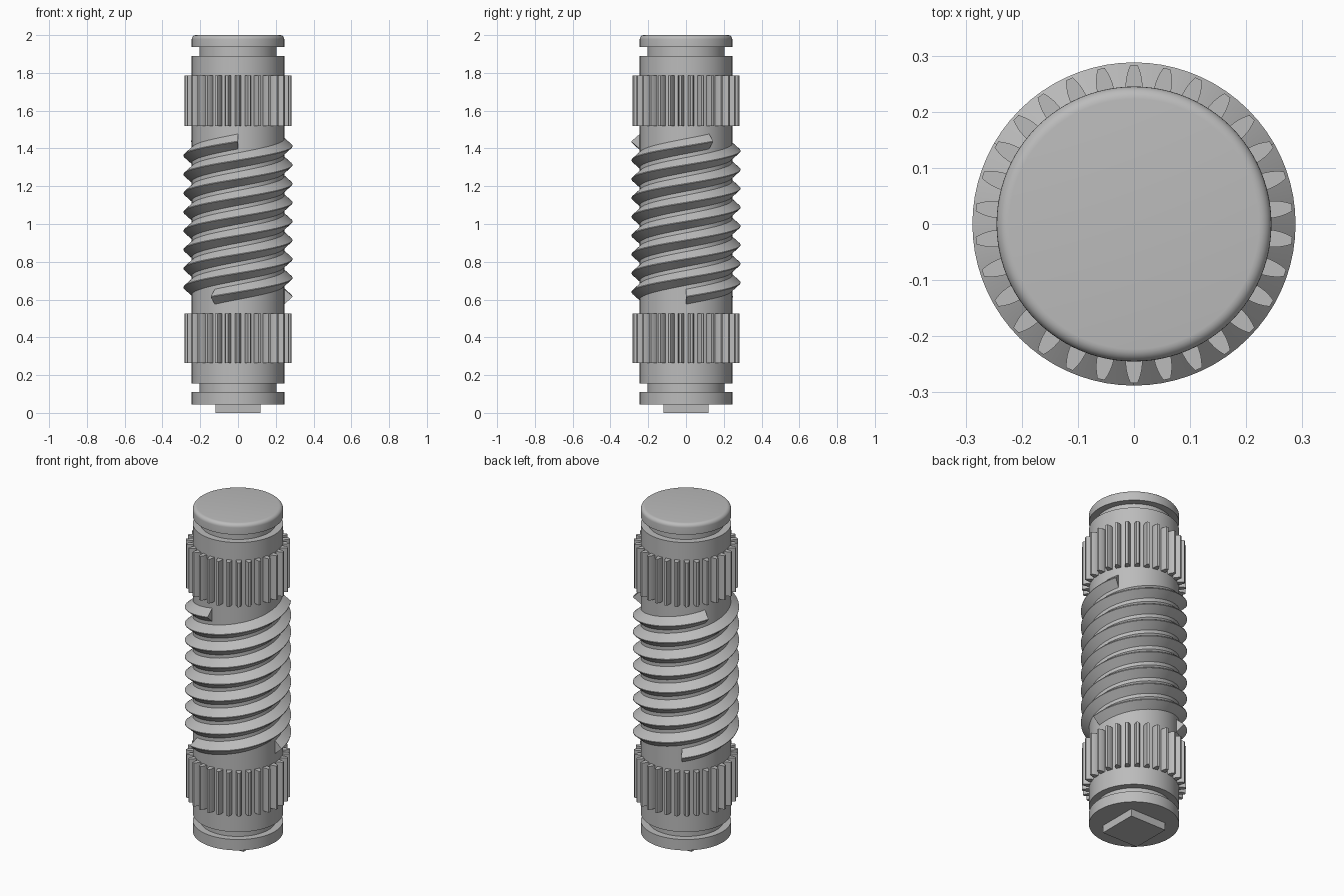
import bpy, bmesh, math

old = bpy.data.objects.get("Cube")
if old:
    bpy.data.objects.remove(old, do_unlink=True)

GRAY = (0.5, 0.5, 0.5, 1.0)
steel = bpy.data.materials.new("steel gray")
steel.use_nodes = True
steel.diffuse_color = GRAY
steel.node_tree.nodes["Principled BSDF"].inputs["Base Color"].default_value = GRAY

SHAFT_R = 0.245


def finish(name, bm, smooth=True):
    bmesh.ops.recalc_face_normals(bm, faces=bm.faces[:])
    mesh = bpy.data.meshes.new(name)
    bm.to_mesh(mesh)
    bm.free()
    mesh.materials.append(steel)
    obj = bpy.data.objects.new(name, mesh)
    bpy.context.collection.objects.link(obj)
    if smooth:
        bpy.ops.object.select_all(action="DESELECT")
        obj.select_set(True)
        bpy.context.view_layer.objects.active = obj
        bpy.ops.object.shade_smooth_by_angle(angle=math.radians(30))
    return obj


def polar(r, a, z):
    return (r * math.cos(a), r * math.sin(a), z)


def skin(bm, rings, closed=False):
    """Bridge successive vertex rings, capping both ends."""
    n = len(rings[0])
    for a, b in zip(rings, rings[1:]):
        for i in range(n):
            j = (i + 1) % n
            bm.faces.new((a[i], a[j], b[j], b[i]))
    bm.faces.new(rings[0][::-1])
    bm.faces.new(rings[-1])


# Shaft with a retaining-ring groove at each end and a rounded top rim
profile = [(SHAFT_R, 0.045), (SHAFT_R, 0.11), (0.205, 0.11), (0.205, 0.155),
           (SHAFT_R, 0.155), (SHAFT_R, 1.89), (0.205, 1.89), (0.205, 1.937),
           (SHAFT_R, 1.937)]
FILLET = 0.022
for k in range(7):
    t = math.pi / 2 * k / 6
    profile.append((SHAFT_R - FILLET + FILLET * math.cos(t),
                    2 - FILLET + FILLET * math.sin(t)))
bm = bmesh.new()
SIDES = 96
skin(bm, [[bm.verts.new(polar(r, math.tau * i / SIDES, z)) for i in range(SIDES)]
          for r, z in profile])
finish("shaft", bm)

# Square drive peg underneath
bm = bmesh.new()
bmesh.ops.create_cube(bm, size=1)
for v in bm.verts:
    v.co.x *= 0.24
    v.co.y *= 0.24
    v.co.z = 0.0 if v.co.z < 0 else 0.05
finish("drive_peg", bm, smooth=False)

# Two rings of tapered spline teeth: (radius, half width) from root to tip
TEETH = 30
half = [(0.235, 0.0155), (0.25, 0.015), (0.262, 0.0135), (0.273, 0.0105), (0.283, 0.0065)]
outline = half + [(r, -w) for r, w in reversed(half)]
for name, low, high in (("lower_spline", 0.265, 0.525), ("upper_spline", 1.52, 1.785)):
    bm = bmesh.new()
    for i in range(TEETH):
        a = math.pi / 2 + math.tau * i / TEETH
        c, s = math.cos(a), math.sin(a)
        skin(bm, [[bm.verts.new((r * c - w * s, r * s + w * c, z)) for r, w in outline]
                  for z in (low, high)])
    finish(name, bm)

# Three-start right-handed screw thread with a triangular section
STARTS, TURNS, STEPS = 3, 2.75, 198
Z0, Z1 = 0.615, 1.437
section = [(SHAFT_R - 0.005, -0.044), (0.288, -0.002), (0.288, 0.002),
           (SHAFT_R - 0.005, 0.044)]
for start in range(STARTS):
    bm = bmesh.new()
    rings = []
    for k in range(STEPS + 1):
        t = k / STEPS
        a = math.tau * (start / STARTS + TURNS * t)
        z = Z0 + (Z1 - Z0) * t
        rings.append([bm.verts.new(polar(r, a, z + dz)) for r, dz in section])
    skin(bm, rings)
    finish("screw_thread_%d" % (start + 1), bm)
